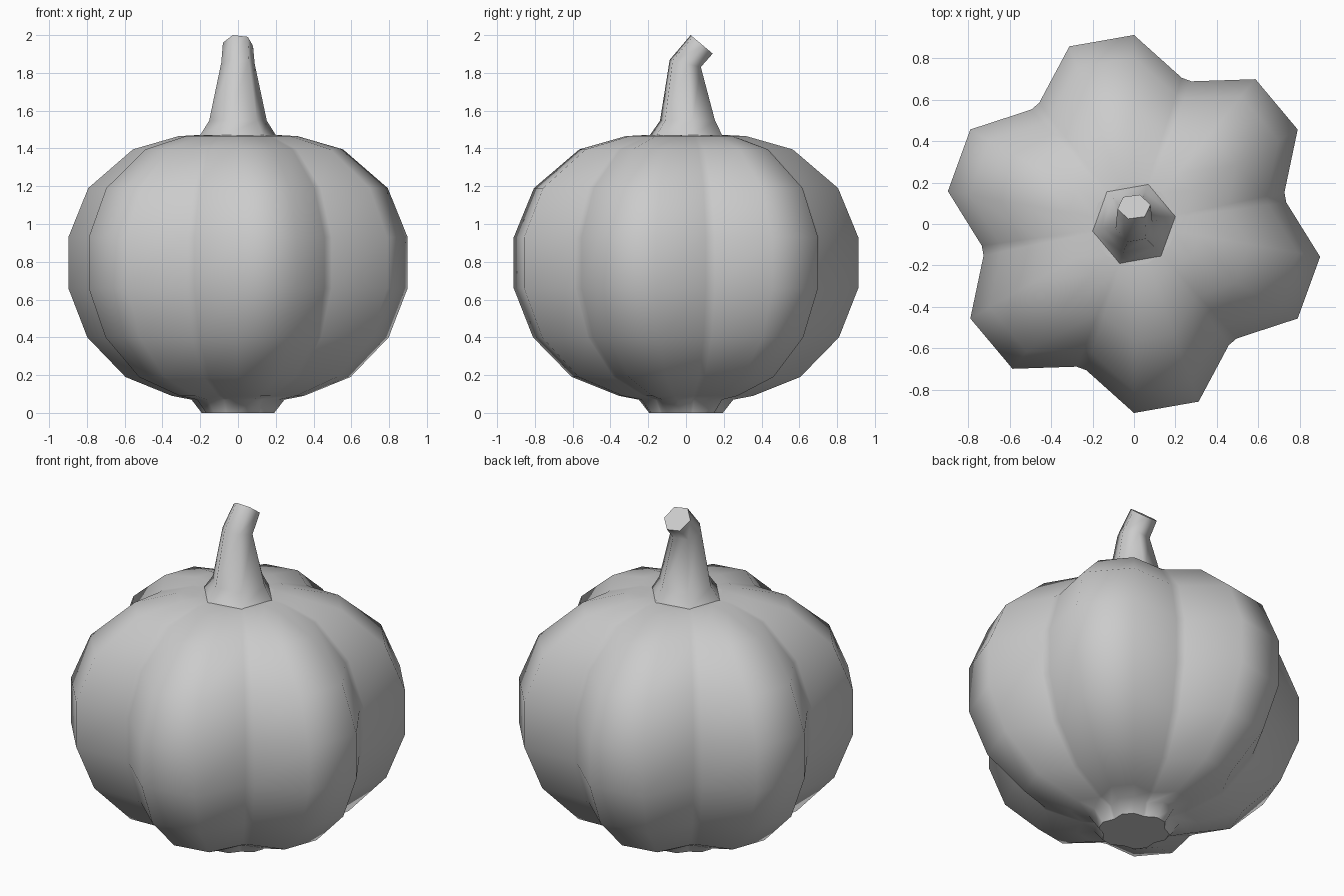
import bpy
from math import sin, cos, radians
from mathutils import Vector

if "Cube" in bpy.data.objects:
    bpy.data.objects.remove(bpy.data.objects["Cube"])


def loft(name, rings):
    """Skin a list of equal-length point rings, smooth sides and flat end caps."""
    n = len(rings[0])
    verts = [p for ring in rings for p in ring]
    faces = []
    for k in range(len(rings) - 1):
        for i in range(n):
            j = (i + 1) % n
            faces.append((k * n + i, k * n + j, (k + 1) * n + j, (k + 1) * n + i))
    faces.append(tuple(reversed(range(n))))
    faces.append(tuple(range(len(verts) - n, len(verts))))
    mesh = bpy.data.meshes.new(name)
    mesh.from_pydata(verts, [], faces)
    for poly in mesh.polygons:
        poly.use_smooth = len(poly.vertices) == 4
    obj = bpy.data.objects.new(name, mesh)
    bpy.context.collection.objects.link(obj)
    return obj


# Body: six lobes, each with two outer points and a narrow double-edged groove
# profile: lobe radius, groove radius, height
profile = [
    (0.195, 0.17, 0.0), (0.25, 0.20, 0.07), (0.355, 0.285, 0.09),
    (0.605, 0.49, 0.19), (0.81, 0.66, 0.40), (0.912, 0.742, 0.66),
    (0.912, 0.742, 0.93), (0.805, 0.655, 1.19), (0.565, 0.465, 1.395),
    (0.32, 0.27, 1.465), (0.20, 0.19, 1.472),
]
body_rings = []
for lobe, groove, z in profile:
    ring = []
    for k in range(6):
        base = 10 + 60 * k
        for offset, r in ((-1.9, groove), (1.9, groove), (20, lobe), (40, lobe)):
            a = radians(base + offset)
            ring.append(Vector((r * cos(a), r * sin(a), z)))
    body_rings.append(ring)
loft("pumpkin_body", body_rings)

# Stem: six-sided, flared at the base and bent backwards at the tip
# sections: radius, centre y, centre z, backward tilt
sections = [
    (0.205, 0.0, 1.468, 0), (0.155, 0.008, 1.547, 0),
    (0.09, -0.004, 1.85, 13), (0.081, 0.083, 1.951, 40),
]
stem_rings = []
for r, cy, cz, tilt in sections:
    t = radians(tilt)
    ring = []
    for k in range(6):
        a = radians(10 + 60 * k)
        y = r * sin(a)
        ring.append(Vector((r * cos(a), cy + y * cos(t), cz - y * sin(t))))
    stem_rings.append(ring)
loft("stem", stem_rings)
